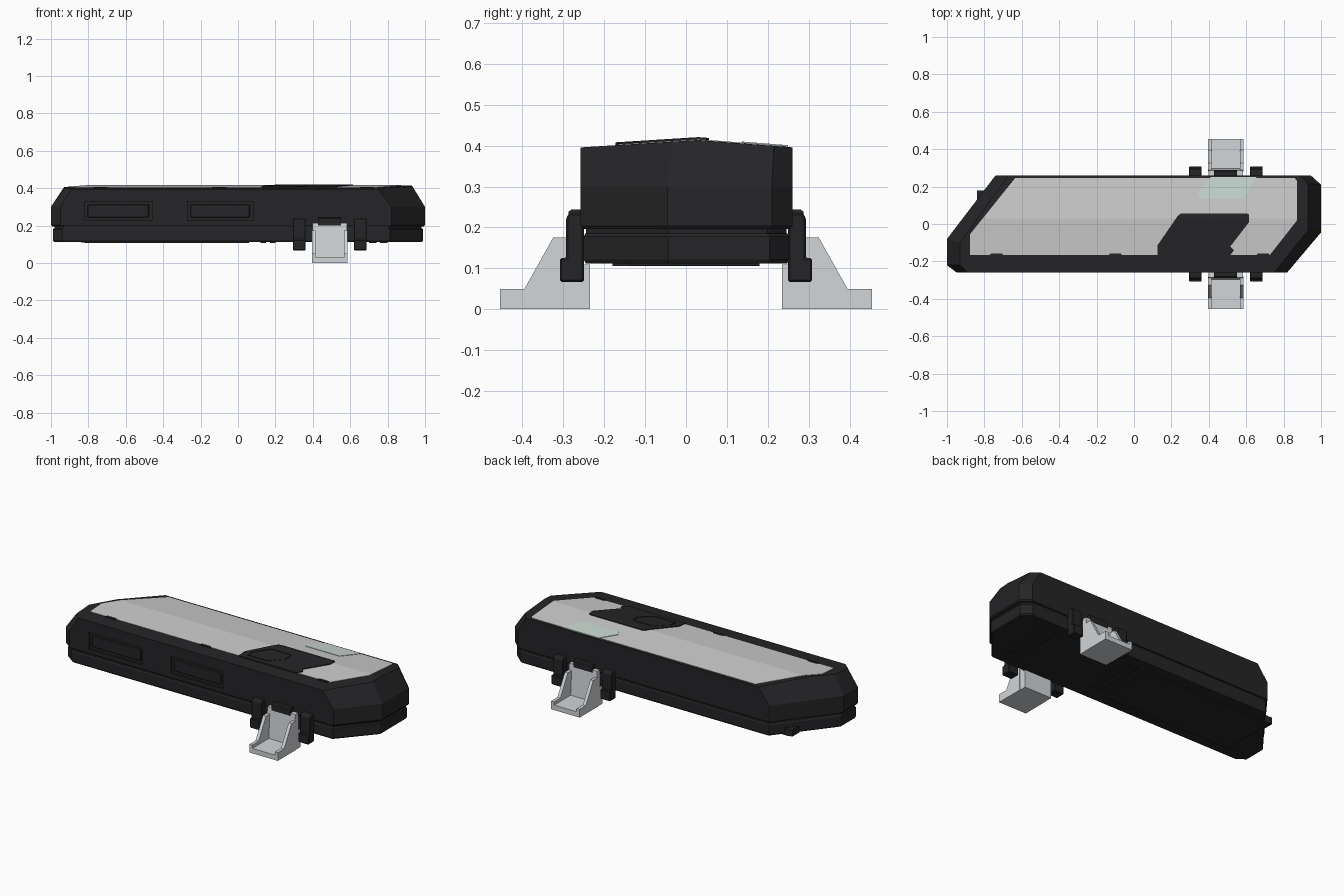
import bpy, bmesh

if "Cube" in bpy.data.objects:
    bpy.data.objects.remove(bpy.data.objects["Cube"])


def material(name, rgb):
    m = bpy.data.materials.new(name)
    m.diffuse_color = (*rgb, 1)
    m.use_nodes = True
    m.node_tree.nodes["Principled BSDF"].inputs["Base Color"].default_value = m.diffuse_color
    return m


BLACK = material("black_plastic", (0.018, 0.018, 0.02))
WHITE = material("white_panel", (0.72, 0.72, 0.75))
GREY = material("grey_foot", (0.64, 0.67, 0.69))
GLASS = material("pale_green_glass", (0.58, 0.68, 0.63))
RIDGE = 0.03


def roof(y):
    # height of the shallow gabled roof
    return 0.414 - 0.018 * (abs(y - RIDGE) / (0.23 if y > RIDGE else 0.285))


def loft(name, rings, mat, ridge=None):
    # stack closed rings into a capped solid; ridge = z above which verts follow the roof
    bm = bmesh.new()
    vs = [[bm.verts.new(p) for p in r] for r in rings]
    n = len(vs[0])
    for a, b in zip(vs, vs[1:]):
        for i in range(n):
            j = (i + 1) % n
            bm.faces.new((a[i], a[j], b[j], b[i]))
    bm.faces.new(vs[0][::-1])
    bm.faces.new(vs[-1])
    bmesh.ops.recalc_face_normals(bm, faces=bm.faces[:])
    if ridge is not None:
        bmesh.ops.bisect_plane(bm, geom=bm.verts[:] + bm.edges[:] + bm.faces[:],
                               plane_co=(0, RIDGE, 0), plane_no=(0, 1, 0))
        for v in bm.verts:
            if v.co.z > ridge:
                v.co.z += roof(v.co.y) - 0.4
    me = bpy.data.meshes.new(name)
    bm.to_mesh(me)
    bm.free()
    me.materials.append(mat)
    ob = bpy.data.objects.new(name, me)
    bpy.context.collection.objects.link(ob)
    return ob


def plate(name, pts, lo, hi, mat):
    # flat polygon laid on the roof between two offsets
    return loft(name, [[(x, y, 0.4 + d) for x, y in pts] for d in (lo, hi)], mat, ridge=0)


def extrude_x(name, prof, x0, x1, mat, side=1):
    return loft(name, [[(x, side * y, z) for y, z in prof] for x in (x0, x1)], mat)


def box(name, x, y, z, mat):
    return extrude_x(name, [(y[0], z[0]), (y[1], z[0]), (y[1], z[1]), (y[0], z[1])], *x, mat)


def bevel(ob, w):
    m = ob.modifiers.new("bevel", 'BEVEL')
    m.width, m.segments, m.limit_method = w, 1, 'ANGLE'


def cut(ob, cutter):
    m = ob.modifiers.new("cut", 'BOOLEAN')
    m.operation, m.object = 'DIFFERENCE', cutter
    bpy.context.view_layer.objects.active = ob
    bpy.ops.object.modifier_apply(modifier=m.name)
    bpy.data.objects.remove(cutter)


# Upper housing with sloped ends
outer = [(-.95, -.258), (.82, -.258), (1, -.045), (1, .21), (.945, .26), (-.74, .26), (-1, -.08), (-1, -.22)]
top = [(-.89, -.258), (.75, -.258), (.93, -.035), (.93, .215), (.89, .26), (-.67, .26), (-.93, -.1), (-.93, -.22)]


def ring(z, s=0.0):
    return [(x * (1 - s), y * (1 - s * 3), z) for x, y in outer]


housing = loft("upper_housing", [ring(.196, .006), ring(.204), ring(.3),
                                 [(x, y, .4) for x, y in top]], BLACK, ridge=.39)

# Framed recesses along the front side
for x0, x1 in ((-.82, -.46), (-.27, .08)):
    cut(housing, box("recess_cutter", (x0, x1), (-.3, -.246), (.226, .33), BLACK))
    bevel(box("side_inset", (x0 + .016, x1 - .016), (-.253, -.235), (.242, .314), BLACK), .004)

# Seam and lower base
loft("seam_neck", [ring(.175, .018), ring(.2, .018)], BLACK)
loft("lower_base", [ring(.112, .016), ring(.122, .01), ring(.178, .01), ring(.185, .015)], BLACK)

# Underside plates and small side connector
box("underside_plate", (-.82, .06), (-.18, .18), (.106, .116), BLACK)
for x0, x1 in ((.12, .15), (.17, .2), (.7, .74), (.76, .8)):
    box("underside_rib", (x0, x1), (-.14, .18), (.107, .116), BLACK)
box("end_connector", (-.84, -.72), (.11, .18), (.11, .15), BLACK)

# Roof panel, window and edge tabs
plate("roof_panel", [(-.877, -.165), (.727, -.165), (.872, .02), (.872, .23), (.86, .245),
                     (-.636, .245), (-.877, -.055)], -.005, .002, WHITE)
plate("roof_window", [(.355, .137), (.585, .137), (.655, .25), (.41, .25), (.34, .163)], 0, .0045, GLASS)
for x in (-.735, -.1, .69):
    plate("panel_tab", [(x - .038, -.172), (x + .038, -.172), (x + .03, -.158), (x - .03, -.158)], 0, .005, BLACK)

# Raised roof cover with a grooved button
cover = plate("roof_cover", [(.125, -.172), (.51, -.172), (.535, -.14), (.515, -.12), (.615, .01), (.615, .05),
                             (.605, .056), (.25, .056), (.235, .045), (.125, -.115)], 0, .007, BLACK)
button = [(.165, -.145), (.3, -.145), (.375, -.075), (.375, -.025), (.36, -.015), (.235, -.015), (.165, -.1)]
cut(cover, plate("button_cutter", button, .003, .03, BLACK))
cx, cy = .27, -.08
plate("cover_button", [(cx + (x - cx) * .93, cy + (y - cy) * .9) for x, y in button], .001, .006, BLACK)

# Mounting feet and clips on both sides
wall = [(-.455, 0), (-.235, 0), (-.235, .11), (-.255, .11), (-.255, .215), (-.285, .215), (-.297, .03), (-.455, .03)]
gusset = [(-.455, 0), (-.28, 0), (-.28, .175), (-.325, .175), (-.395, .05), (-.455, .05)]
clip = [(-.308, .067), (-.25, .067), (-.25, .235), (-.285, .235), (-.293, .225), (-.293, .125), (-.308, .125)]
cap = [(-.288, .2), (-.25, .2), (-.25, .244), (-.28, .244), (-.288, .238)]
for s, side in ((1, "front"), (-1, "back")):
    extrude_x(side + "_foot", wall, .397, .584, GREY, s)
    for x in (.395, .566):
        extrude_x(side + "_foot_gusset", gusset, x, x + .02, GREY, s)
    for x in (.294, .62):
        bevel(extrude_x(side + "_clip", clip, x, x + .068, BLACK, s), .004)
    extrude_x(side + "_foot_cap", cap, .428, .552, BLACK, s)
